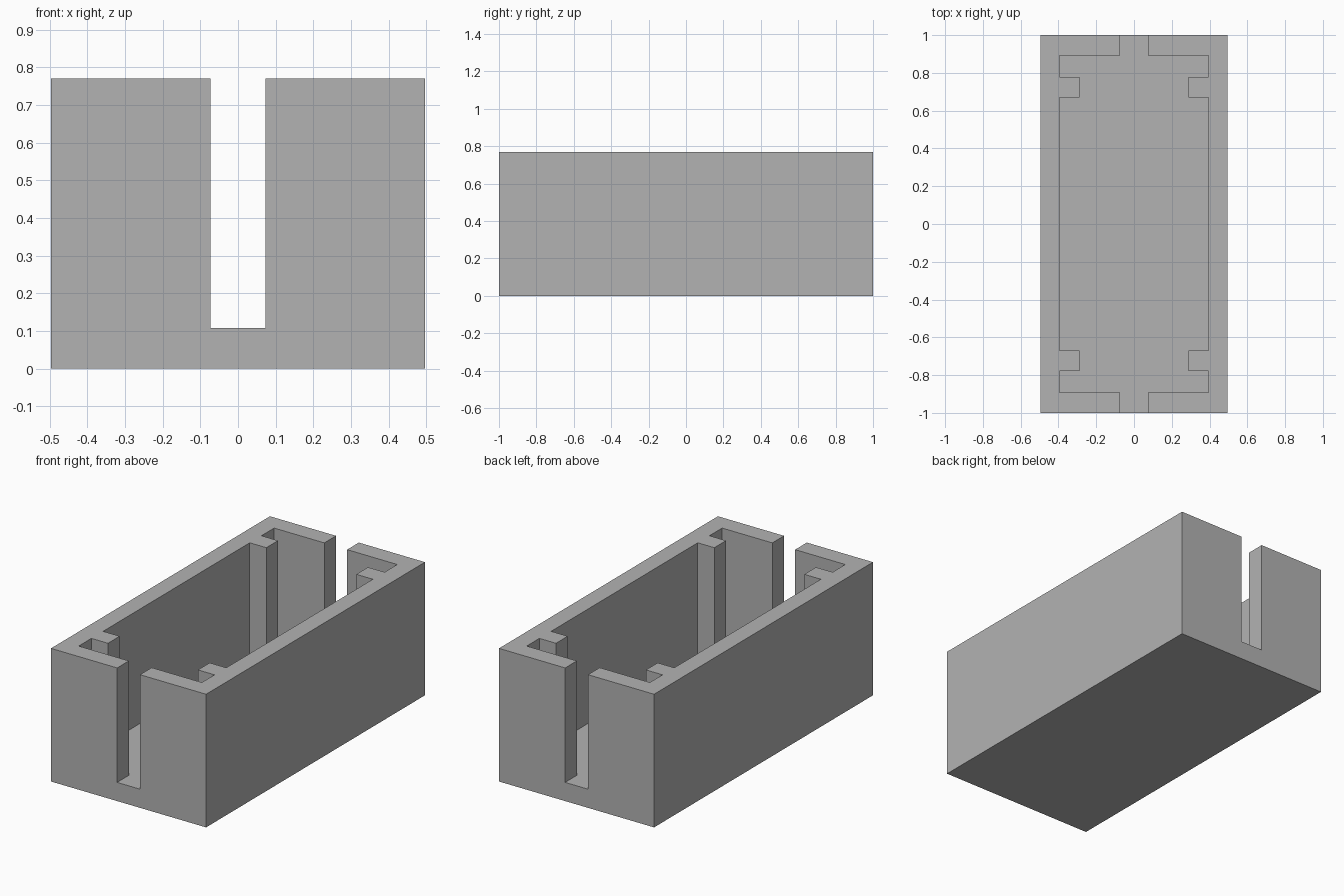
import bpy
import bmesh

default_cube = bpy.data.objects.get("Cube")
if default_cube:
    bpy.data.objects.remove(default_cube, do_unlink=True)

HALF_X, HALF_Y, HEIGHT = 0.496, 1.0, 0.77
FLOOR = 0.108
INNER_X, INNER_Y = 0.394, 0.893
RIB_X, RIB_START, RIB_END = 0.288, 0.67, 0.777
SLOT_X = 0.073
OVERSHOOT = 0.1

grey = bpy.data.materials.new("plain grey")
grey.use_nodes = True
colour = (0.45, 0.45, 0.45, 1.0)
grey.diffuse_color = colour
grey.node_tree.nodes["Principled BSDF"].inputs["Base Color"].default_value = colour


def mirrored_outline(quarter):
    """Closed counter-clockwise outline from its +x +y quarter."""
    half = quarter + [(-x, y) for x, y in reversed(quarter)]
    return half + [(-x, -y) for x, y in half]


def prism(name, outline, bottom, top):
    bm = bmesh.new()
    base = bm.faces.new([bm.verts.new((x, y, bottom)) for x, y in outline])
    result = bmesh.ops.extrude_face_region(bm, geom=[base], use_keep_orig=True)
    raised = [v for v in result["geom"] if isinstance(v, bmesh.types.BMVert)]
    bmesh.ops.translate(bm, verts=raised, vec=(0, 0, top - bottom))
    bmesh.ops.recalc_face_normals(bm, faces=bm.faces)
    mesh = bpy.data.meshes.new(name)
    bm.to_mesh(mesh)
    bm.free()
    mesh.materials.append(grey)
    obj = bpy.data.objects.new(name, mesh)
    bpy.context.collection.objects.link(obj)
    return obj


# Solid outer block
tray = prism("open_tray", mirrored_outline([(HALF_X, HALF_Y)]), 0, HEIGHT)

# Cavity with four guide ribs left standing and a slot through each end
cavity = prism("cavity_cutter", mirrored_outline([
    (INNER_X, RIB_START), (RIB_X, RIB_START),
    (RIB_X, RIB_END), (INNER_X, RIB_END),
    (INNER_X, INNER_Y), (SLOT_X, INNER_Y),
    (SLOT_X, HALF_Y + OVERSHOOT),
]), FLOOR, HEIGHT + OVERSHOOT)
cavity.hide_render = True

# Hollow the block and keep the finished mesh
cut = tray.modifiers.new("hollow", 'BOOLEAN')
cut.operation = 'DIFFERENCE'
cut.solver = 'EXACT'
cut.object = cavity
bpy.context.view_layer.update()
depsgraph = bpy.context.evaluated_depsgraph_get()
hollow = bpy.data.meshes.new_from_object(tray.evaluated_get(depsgraph))
tray.modifiers.clear()
tray.data = hollow
bpy.data.objects.remove(cavity, do_unlink=True)
